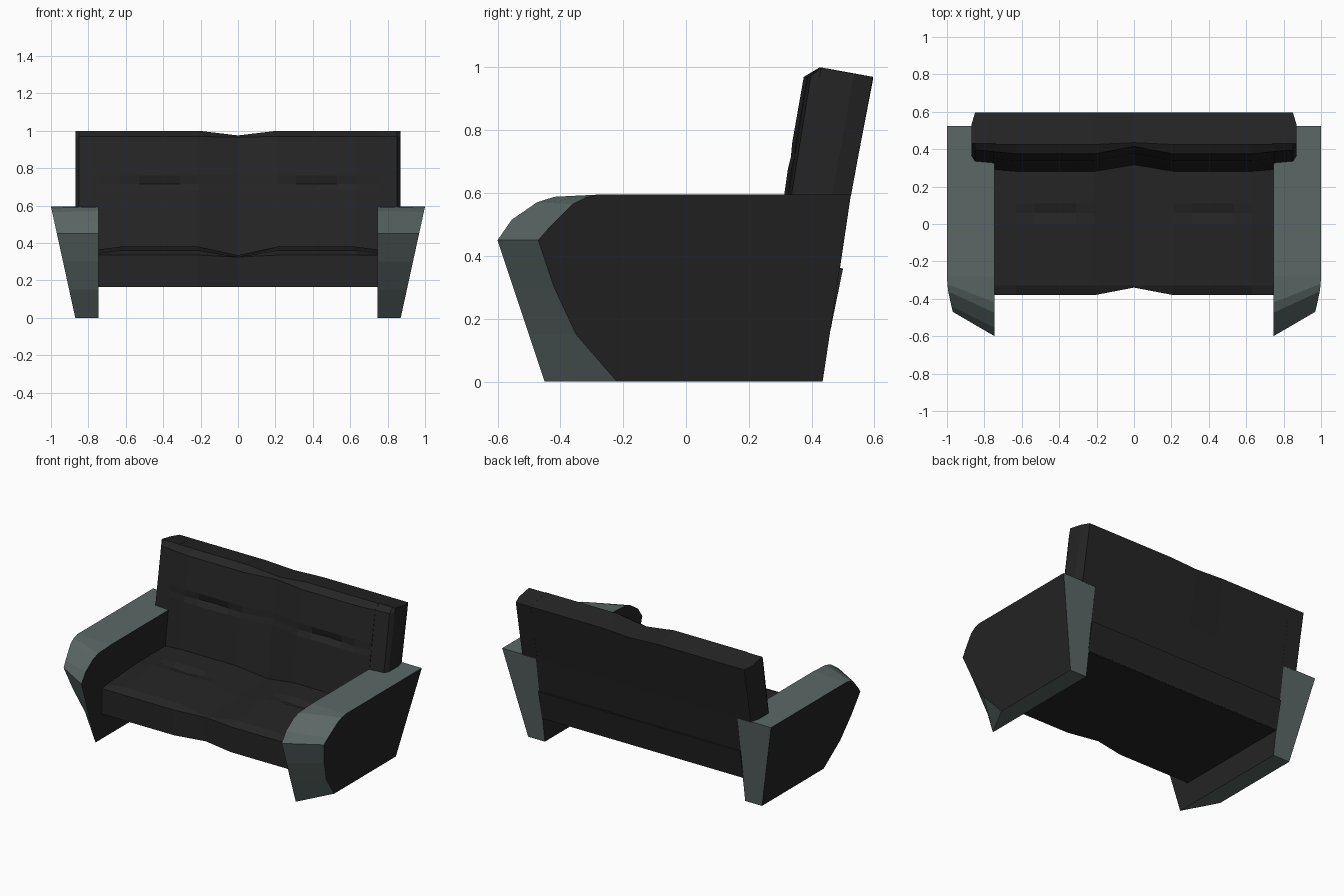
import bpy, bmesh

if "Cube" in bpy.data.objects:
    bpy.data.objects.remove(bpy.data.objects["Cube"])

def material(name, rgb):
    m = bpy.data.materials.new(name)
    m.diffuse_color = (*rgb, 1)
    m.use_nodes = True
    m.node_tree.nodes["Principled BSDF"].inputs["Base Color"].default_value = m.diffuse_color
    return m

BLACK = material("black_leather", (0.018, 0.018, 0.018))
GREY = material("grey_green_trim", (0.105, 0.138, 0.134))

def loft(name, rings, mats, cap_index=0):
    """Skin closed rings of equal length and cap both ends."""
    bm = bmesh.new()
    vs = [[bm.verts.new(p) for p in r] for r in rings]
    n = len(vs[0])
    for a, b in zip(vs, vs[1:]):
        for i in range(n):
            j = (i + 1) % n
            bm.faces.new((a[i], a[j], b[j], b[i]))
    for r in (vs[0], vs[-1]):
        bm.faces.new(r).material_index = cap_index
    bmesh.ops.recalc_face_normals(bm, faces=bm.faces)
    me = bpy.data.meshes.new(name)
    bm.to_mesh(me)
    bm.free()
    for m in mats:
        me.materials.append(m)
    ob = bpy.data.objects.new(name, me)
    bpy.context.collection.objects.link(ob)
    return ob

# Armrests: tapered slab, grey rim with black inner and outer panels
inner = [(-.45, 0), (-.50, .15), (-.55, .30), (-.60, .45), (-.555, .515),
         (-.475, .57), (-.42, .588), (-.28, .595), (.525, .595), (.435, 0)]
outer = [(-.22, 0), (-.35, .15), (-.42, .30), (-.47, .45), (-.44, .485),
         (-.36, .565), (-.32, .585), (-.28, .595), (.525, .595), (.435, 0)]
for s, side in ((1, "right"), (-1, "left")):
    loft(side + "_armrest",
         [[(s * .745, y, z) for y, z in inner],
          [(s * (.87 + .13 * z / .595), y, z) for y, z in outer]],
         [GREY, BLACK], 1)

# Stations across the sofa: 0 = centre groove, tuft = button dip strength
stations = [-.75, -.63, -.53, -.42, -.31, -.21, 0, .21, .31, .42, .53, .63, .75]

def shape(x):
    groove = 1 if x == 0 else 0
    edge = 1 if abs(x) > .7 else 0
    tuft = {.42: 1, .53: .6, .31: .6}.get(abs(x), 0)
    return groove, edge, tuft

# Seat
rings = []
for x in stations:
    g, e, t = shape(x)
    top = .38 - .045 * g - .015 * e
    front = -.38 + .04 * g
    rings.append([(x, yy, zz) for yy, zz in (
        (front, .165), (front, .335 - .01 * g), (-.33, top - .02 + .01 * g),
        (0, top), (.06, top - .02 * t), (.11, top), (.33, top),
        (.50, .36), (.46, .165))])
loft("seat", rings, [BLACK])

# Backrest
rings = []
for x in stations:
    g, e, t = shape(x)
    d = .04 * g + .012 * e
    rings.append([(x, yy, zz) for yy, zz in (
        (.26 + d, .17), (.28 + d, .37), (.325 + d, .68), (.334 + d + .02 * t, .715),
        (.338 + d, .76), (.375 + d, .97 - .005 * g), (.425 + .01 * g, 1.0 - .025 * g),
        (.595, .97 - .01 * g), (.525, .595), (.462, .17))])
loft("backrest", rings, [BLACK])

# Wings of the backrest that sit on top of the armrests
for s, side in ((1, "right"), (-1, "left")):
    rings = []
    for x, f, b in ((.74, .012, 0), (.85, .022, 0), (.868, .05, .06)):
        rings.append([(s * x, yy, zz) for yy, zz in (
            (.313 + f, .59), (.375 + f, .97), (.43, 1.0),
            (.595 - b, .97 + .16 * b), (.525 - b, .59))])
    loft(side + "_backrest_wing", rings, [BLACK])
